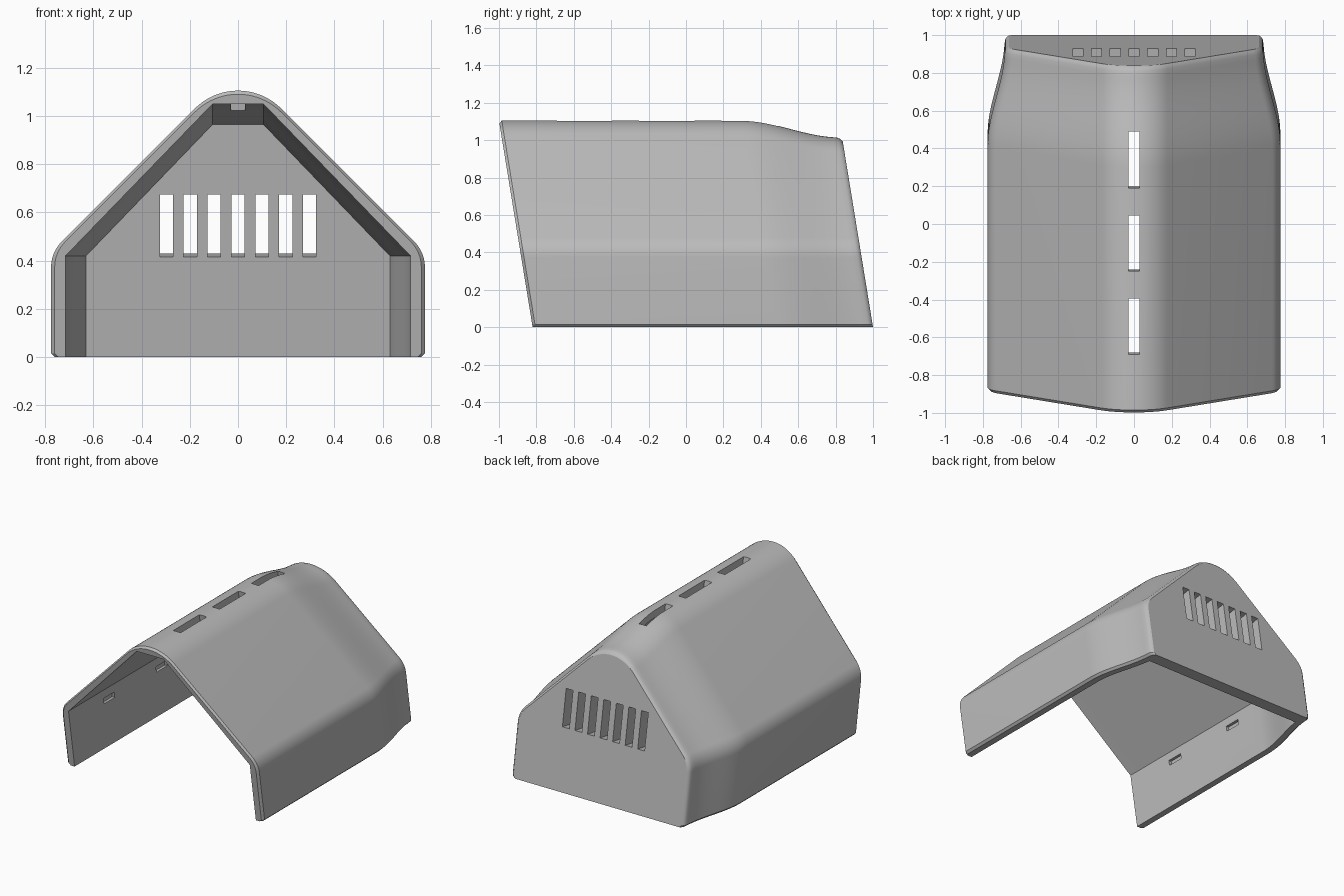
import bpy, bmesh, math

cube = bpy.data.objects.get("Cube")
if cube:
    bpy.data.objects.remove(cube, do_unlink=True)

LEAN = 0.163          # both end planes lean forward by this much per unit height
BACK = 1.0

grey = bpy.data.materials.new("light_grey")
grey.use_nodes = True
grey.diffuse_color = (0.5, 0.5, 0.5, 1)
grey.node_tree.nodes["Principled BSDF"].inputs["Base Color"].default_value = (0.5, 0.5, 0.5, 1)


def taper(s):
    """Inward offset of the shell along its length: a smooth S-curve to the back."""
    t = min(max((s - 0.48) / 0.5, 0), 1)
    return 0.09 * t * t * (3 - 2 * t)


def section(half, s, d):
    """Mirror a half profile of (x, z, kind); walls move in by d, roof moves down by d."""
    pts = [(x - d, z) if kind == "wall" else (x, z - d) for x, z, kind in half]
    pts += [(-x, z) for x, z in reversed(pts) if x > 1e-6]
    return [(x, s - LEAN * z, z) for x, z in pts]


def loft(bm, rings):
    loops = [[bm.verts.new(p) for p in ring] for ring in rings]
    for a, b in zip(loops, loops[1:]):
        for i in range(len(a)):
            j = (i + 1) % len(a)
            bm.faces.new((a[i], a[j], b[j], b[i]))
    bm.faces.new(loops[0])
    bm.faces.new(loops[-1])


def box(bm, x, s, z, tilt=0):
    """Box cutter sheared with the end planes; tilt makes it square to the back wall."""
    rings = []
    for v in s:
        ring = []
        for px, pz in ((x[0], z[0]), (x[1], z[0]), (x[1], z[1]), (x[0], z[1])):
            h = pz + tilt * (v - BACK)
            ring.append((px, v - LEAN * h, h))
        rings.append(ring)
    loft(bm, rings)


def make(name, bm):
    bmesh.ops.recalc_face_normals(bm, faces=bm.faces)
    mesh = bpy.data.meshes.new(name)
    bm.to_mesh(mesh)
    bm.free()
    mesh.materials.append(grey)
    ob = bpy.data.objects.new(name, mesh)
    bpy.context.collection.objects.link(ob)
    return ob


def arc(cx, cz, r, a0, a1, n, kind):
    angles = [math.radians(a0 + (a1 - a0) * i / n) for i in range(n + 1)]
    return [(cx + r * math.cos(a), cz + r * math.sin(a), kind) for a in angles]


# Outer shell: chamfered foot, rounded shoulder, rounded ridge
outer = [(0.76, 0, "wall"), (0.775, 0.015, "wall")]
outer += arc(0.625, 0.373, 0.15, 0, 45, 8, "wall")
outer += arc(0, 0.852, 0.253, 45, 90, 10, "roof")
steps = [0.48 + 0.5 * i / 16 for i in range(16)]
bm = bmesh.new()
rings = [section(outer, -0.82, 0.015), section(outer, -0.805, 0)]
rings += [section(outer, s, taper(s)) for s in steps]
rings += [section(outer, s, taper(s) + e)
          for s, e in ((0.975, 0.002), (0.985, 0.006), (0.994, 0.013), (BACK, 0.023))]
loft(bm, rings)
shell = make("hood_shell", bm)

# Cavity: open at the front and the bottom, following the same taper
inner = [(0.715, -0.2, "wall"), (0.715, 0.42, "wall"), (0.105, 1.05, "roof")]
bm = bmesh.new()
loft(bm, [section(inner, s, taper(s))
          for s in [-1.0] + [s for s in steps if s < 0.9] + [0.91]])
cavity = make("cavity_cutter", bm)

# Openings: ridge slots, back vents, shallow pockets inside the walls
bm = bmesh.new()
for s in (-0.51, -0.07, 0.37):
    box(bm, (-0.029, 0.029), (s, s + 0.295), (0.9, 1.2))
for i in range(-3, 4):
    box(bm, (i * 0.099 - 0.027, i * 0.099 + 0.027), (0.85, 1.1), (0.43, 0.688), LEAN)
for side in (-1, 1):
    for s in (-0.375, 0.215):
        box(bm, sorted((side * 0.69, side * 0.735)), (s - 0.06, s + 0.06), (0.32, 0.36))
slots = make("slot_cutter", bm)

bpy.ops.object.select_all(action="DESELECT")
bpy.context.view_layer.objects.active = shell
shell.select_set(True)
for cutter in (cavity, slots):
    cutter.hide_render = True
    mod = shell.modifiers.new("cut", "BOOLEAN")
    mod.operation = "DIFFERENCE"
    mod.solver = "EXACT"
    mod.object = cutter
    bpy.ops.object.modifier_apply(modifier=mod.name)
    bpy.data.objects.remove(cutter, do_unlink=True)
bpy.ops.object.shade_smooth_by_angle(angle=math.radians(25))
